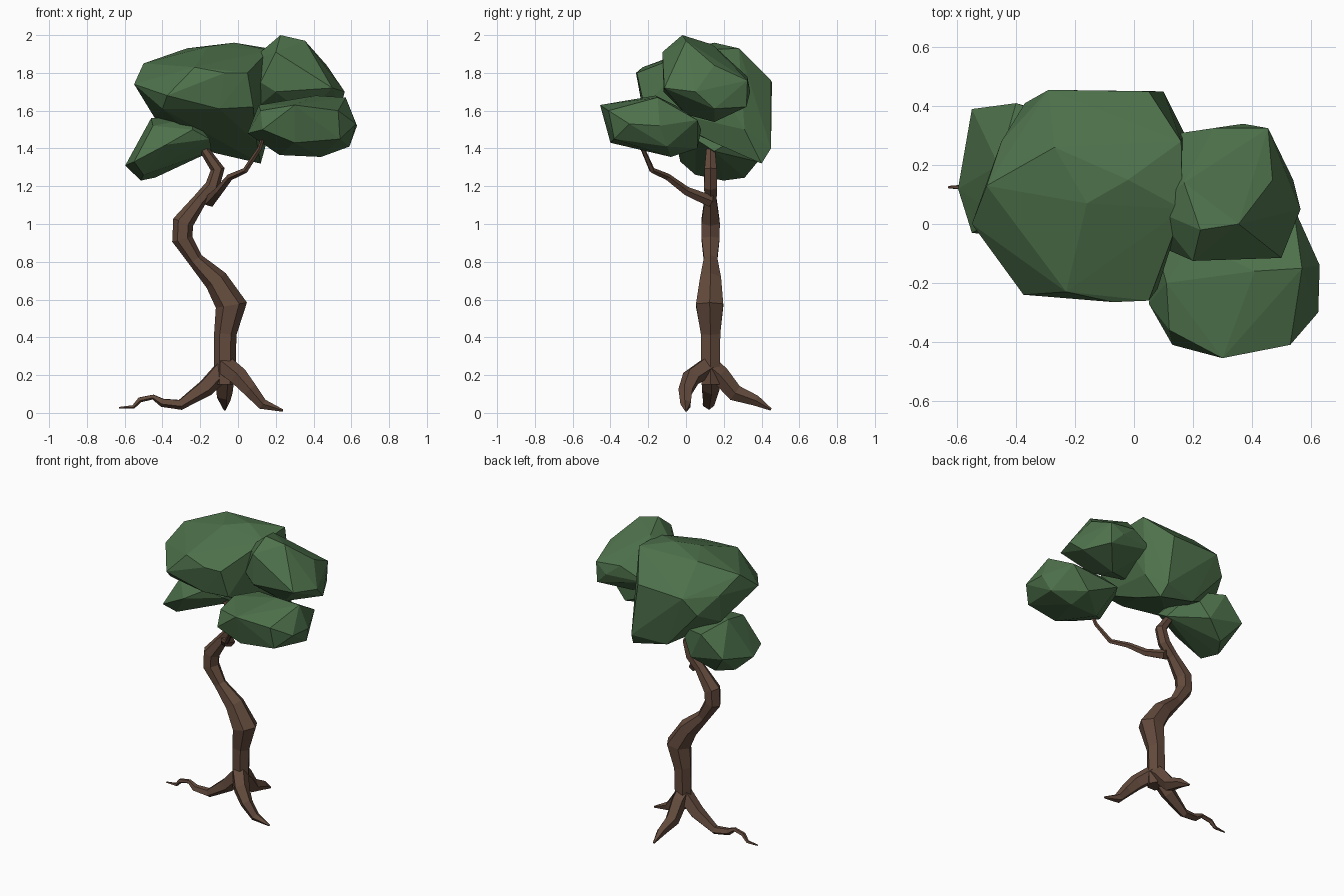
import bpy, bmesh, math
from mathutils import Vector


def material(name, rgb):
    m = bpy.data.materials.new(name)
    m.diffuse_color = (*rgb, 1)
    return m


BARK = material("brown bark", (0.125, 0.069, 0.046))
LEAF = material("green leaves", (0.076, 0.168, 0.071))


def finish(name, bm, mat):
    bmesh.ops.recalc_face_normals(bm, faces=bm.faces)
    me = bpy.data.meshes.new(name)
    bm.to_mesh(me)
    bm.free()
    me.materials.append(mat)
    ob = bpy.data.objects.new(name, me)
    bpy.context.collection.objects.link(ob)
    return ob


def limb(name, path, sides=6, fat=1.1):
    """Flat-sided tube through (x, y, z, radius) points."""
    bm = bmesh.new()
    pts = [Vector(p[:3]) for p in path]
    rings = []
    u = None
    for i, p in enumerate(pts):
        a = (p - pts[i - 1]).normalized() if i else Vector()
        b = (pts[i + 1] - p).normalized() if i < len(pts) - 1 else Vector()
        t = (a + b).normalized()
        if u is None:
            u = t.cross(Vector((0.0, 1.0, 0.15))).normalized()
        u = (u - t * u.dot(t)).normalized()
        v = t.cross(u)
        r = path[i][3] * fat
        rings.append([bm.verts.new(p + r * (math.cos(k * math.tau / sides) * u
                                            + math.sin(k * math.tau / sides) * v))
                      for k in range(sides)])
    for lo, hi in zip(rings, rings[1:]):
        for k in range(sides):
            n = (k + 1) % sides
            bm.faces.new((lo[k], lo[n], hi[n], hi[k]))
    bm.faces.new(rings[0])
    bm.faces.new(rings[-1])
    return finish(name, bm, BARK)


def clump(name, points):
    """Faceted leaf mass: convex hull of a few points."""
    bm = bmesh.new()
    for p in points:
        bm.verts.new(p)
    res = bmesh.ops.convex_hull(bm, input=bm.verts)
    junk = {g for g in res["geom_interior"] + res["geom_unused"]
            if isinstance(g, bmesh.types.BMVert)}
    bmesh.ops.delete(bm, geom=list(junk), context='VERTS')
    return finish(name, bm, LEAF)


# winding trunk
limb("trunk", [(-.07, .13, .15, .050), (-.07, .13, .28, .053), (-.067, .13, .42, .054),
               (-.035, .125, .57, .076), (-.115, .13, .70, .058), (-.225, .13, .81, .037),
               (-.295, .13, .92, .050), (-.29, .13, 1.01, .051), (-.20, .13, 1.13, .033),
               (-.135, .13, 1.20, .036), (-.108, .13, 1.29, .034), (-.19, .13, 1.41, .022),
               (-.22, .13, 1.47, .018)])

# roots
limb("left_root", [(-.07, .13, .24, .05), (-.17, .13, .135, .045), (-.305, .12, .045, .027),
                   (-.40, .11, .055, .022), (-.45, .115, .085, .013), (-.52, .12, .07, .014),
                   (-.555, .125, .032, .010), (-.63, .125, .028, .004)], 5)
limb("right_root", [(-.07, .12, .25, .05), (.005, .03, .19, .047), (.065, .0, .12, .037),
                    (.13, .0, .045, .027), (.238, .0, .012, .006)], 5)
limb("back_root", [(-.07, .12, .25, .05), (-.07, .18, .20, .048), (-.075, .26, .105, .042),
                   (-.07, .37, .065, .027), (-.07, .45, .018, .006)], 5)

# side branch
limb("branch", [(-.15, .13, 1.12, .03), (-.10, .0, 1.175, .022), (-.04, -.10, 1.25, .017),
                (.04, -.18, 1.285, .014), (.115, -.23, 1.40, .011), (.13, -.24, 1.45, .010)], 5)

# leaf clumps
clump("main_leaves", [
    (-.27, .26, 1.93), (-.16, .07, 1.94), (-.02, .15, 1.96), (.16, .28, 1.93), (.165, .05, 1.92),
    (.05, -.26, 1.80), (-.07, -.265, 1.80), (-.23, -.23, 1.83), (-.375, -.24, 1.68),
    (-.55, .0, 1.74), (-.50, .13, 1.85), (-.45, .28, 1.75), (-.44, .25, 1.56),
    (-.40, -.16, 1.61), (-.10, -.23, 1.61), (.08, -.22, 1.62), (.12, .40, 1.32),
    (-.14, .40, 1.38), (.10, .15, 1.43), (-.29, .455, 1.75),
    (.05, .45, 1.76), (.10, .45, 1.40), (-.37, .41, 1.64), (.17, .31, 1.50)])
clump("upper_right_leaves", [
    (.225, -.02, 2.0), (.17, .14, 1.95), (.355, .0, 1.97), (.2, -.125, 1.91), (.2, -.12, 1.70),
    (.27, .325, 1.78), (.455, .325, 1.76), (.45, .32, 1.62), (.37, .34, 1.70), (.47, .15, 1.84),
    (.565, .05, 1.70), (.5, -.115, 1.72), (.54, .15, 1.61), (.3, .15, 1.54), (.35, .0, 1.58),
    (.1, .3, 1.70), (.06, .05, 1.86), (.08, .05, 1.60), (.12, -.09, 1.75)])
clump("lower_right_leaves", [
    (.11, -.2, 1.63), (.05, -.27, 1.48), (.13, -.41, 1.50), (.12, -.36, 1.60), (.3, -.455, 1.63),
    (.3, -.4, 1.43), (.53, -.41, 1.60), (.54, -.38, 1.45), (.625, -.3, 1.53), (.63, -.14, 1.52),
    (.57, -.15, 1.67), (.41, -.16, 1.68), (.59, -.1, 1.41), (.44, -.08, 1.355),
    (.22, -.1, 1.365), (.54, .06, 1.55), (.2, .08, 1.50), (.2, -.06, 1.63), (.42, .06, 1.40),
    (.08, -.09, 1.55)])
clump("lower_left_leaves", [
    (-.597, .12, 1.31), (-.55, .39, 1.38), (-.55, -.03, 1.33), (-.515, .2, 1.23),
    (-.44, .31, 1.245), (-.5, .05, 1.26), (-.45, .02, 1.52), (-.46, .2, 1.56), (-.24, .1, 1.56),
    (-.24, .0, 1.50), (-.15, .05, 1.45), (-.14, .15, 1.385), (-.3, .38, 1.33),
    (-.2, .34, 1.50), (-.4, .41, 1.52), (-.38, -.05, 1.42)])
